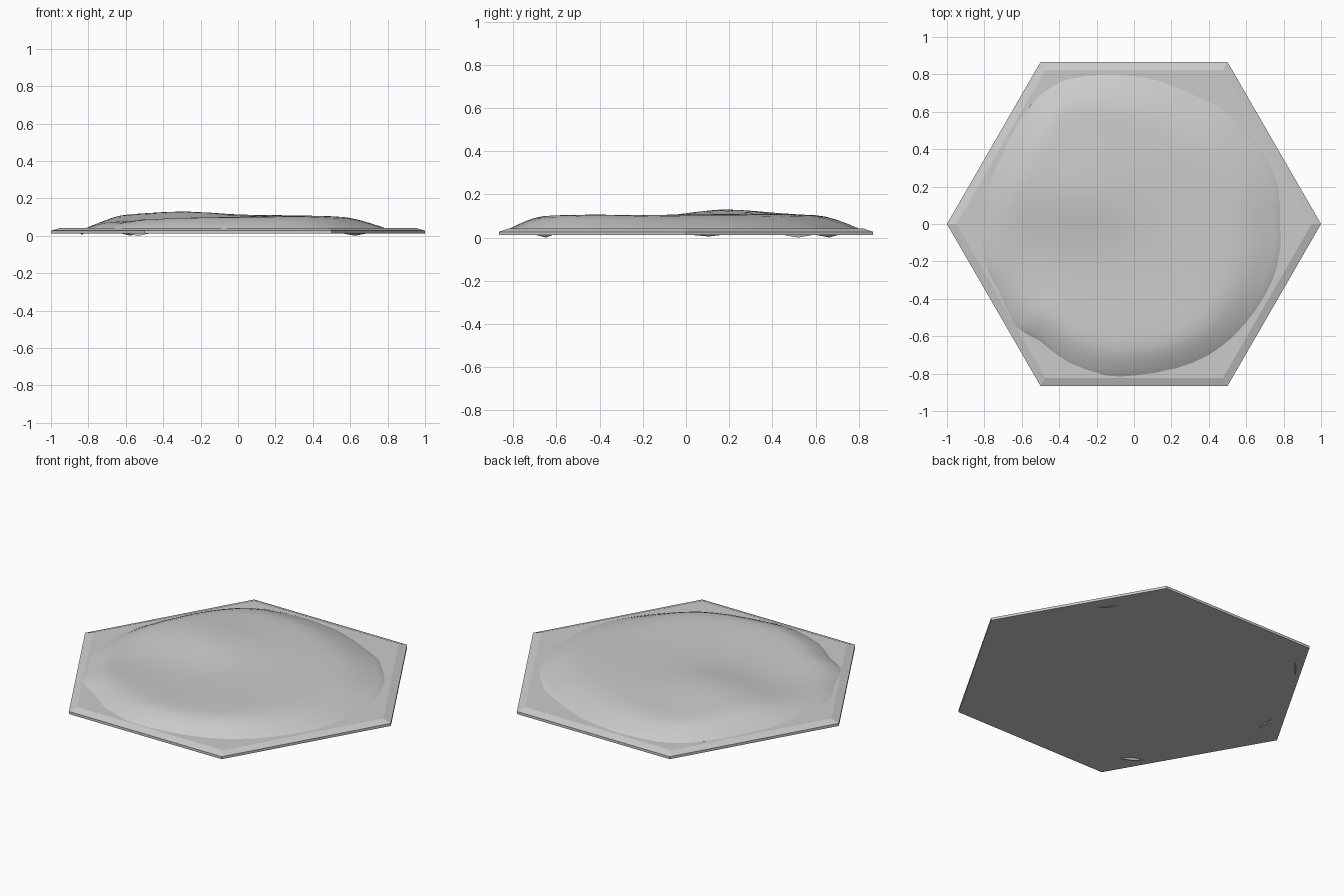
import bpy, bmesh
from math import sin, cos, pi, radians, exp, atan2, hypot

if "Cube" in bpy.data.objects:
    bpy.data.objects.remove(bpy.data.objects["Cube"])


def make_object(name, bm, angle):
    bmesh.ops.recalc_face_normals(bm, faces=bm.faces[:])
    mesh = bpy.data.meshes.new(name)
    bm.to_mesh(mesh)
    bm.free()
    ob = bpy.data.objects.new(name, mesh)
    bpy.context.collection.objects.link(ob)
    bpy.ops.object.select_all(action='DESELECT')
    ob.select_set(True)
    bpy.context.view_layer.objects.active = ob
    bpy.ops.object.shade_smooth_by_angle(angle=radians(angle))
    return ob


def bridge(bm, a, b):
    n = len(a)
    for i in range(n):
        j = (i + 1) % n
        bm.faces.new((a[i], a[j], b[j], b[i]))


# Hexagonal base tile with a chamfered top edge
bm = bmesh.new()
rings = [[bm.verts.new((r * cos(i * pi / 3), r * sin(i * pi / 3), z)) for i in range(6)]
         for r, z in ((1, 0.012), (1, 0.027), (0.95, 0.042))]
for a, b in zip(rings, rings[1:]):
    bridge(bm, a, b)
bm.faces.new(rings[0])
bm.faces.new(rings[-1])
make_object("hex_base", bm, 10)

# Ground mound: outline where it meets the tile
OUTLINE = [(0.78, 0), (0.77, 0.2), (0.68, 0.4), (0.51, 0.59), (0.36, 0.67), (0.15, 0.76),
           (0, 0.79), (-0.15, 0.8), (-0.37, 0.77), (-0.5, 0.69), (-0.6, 0.57), (-0.7, 0.38),
           (-0.78, 0.2), (-0.81, 0), (-0.8, -0.2), (-0.72, -0.36), (-0.63, -0.55),
           (-0.51, -0.62), (-0.35, -0.74), (-0.15, -0.81), (0, -0.81), (0.23, -0.77),
           (0.4, -0.7), (0.53, -0.6), (0.65, -0.46), (0.74, -0.3), (0.78, -0.15)]
# Gentle bumps and hollows: x, y, height, width
BUMPS = [(-0.28, 0.15, 0.024, 0.17), (-0.55, 0.25, 0.014, 0.2), (-0.6, -0.2, -0.025, 0.22),
         (0.15, 0.25, 0.01, 0.3), (-0.1, -0.25, -0.01, 0.2), (0.3, -0.45, 0.006, 0.25)]
# Directions in which the skirt pokes slightly through the tile's underside
DIPS = (39, 132, 175, 230)


def height(x, y):
    return 0.1 + sum(h * exp(-((x - a) ** 2 + (y - b) ** 2) / (2 * w * w))
                     for a, b, h, w in BUMPS)


pts = []
for i, p in enumerate(OUTLINE):
    q = OUTLINE[(i + 1) % len(OUTLINE)]
    pts += [p, ((p[0] + q[0]) / 2 * 1.006, (p[1] + q[1]) / 2 * 1.006)]

bm = bmesh.new()
skirt = []
for x, y in pts:
    ang = atan2(y, x)
    dip = max(exp(-((ang - radians(d) + pi) % (2 * pi) - pi) ** 2 / 0.004) for d in DIPS)
    skirt.append(bm.verts.new((x * 1.045, y * 1.045, 0.018 - 0.018 * dip)))
lowest = min(v.co.z for v in skirt)
for v in skirt:
    v.co.z = max(0, v.co.z - lowest)
prev = skirt
for t in (1, 0.96, 0.92, 0.87, 0.82, 0.75, 0.66, 0.55, 0.42, 0.28, 0.14):
    ring = []
    for x, y in pts:
        # Slope is gentle to the right and back right, steep elsewhere
        width = 0.22 + 0.16 * max(0, cos(atan2(y, x) - radians(30)))
        f = sin(pi / 2 * min(1, (1 - t) / width))
        z = 0.042 + (height(x * t, y * t) - 0.042) * f
        ring.append(bm.verts.new((x * t, y * t, z)))
    bridge(bm, prev, ring)
    prev = ring
top = bm.verts.new((0, 0, height(0, 0)))
for i in range(len(prev)):
    bm.faces.new((prev[i], prev[(i + 1) % len(prev)], top))
make_object("ground_mound", bm, 60)
